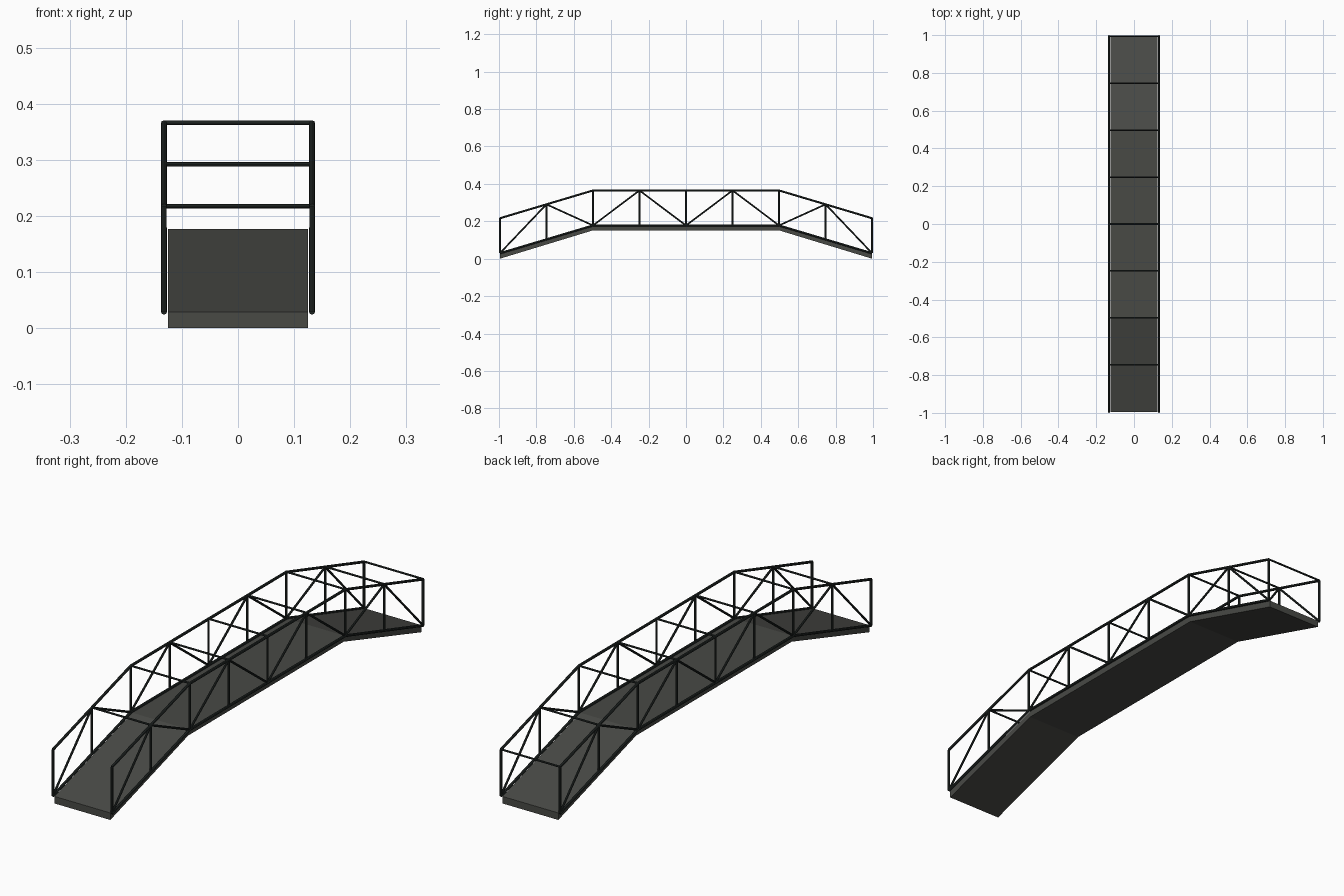
import bpy, bmesh

if "Cube" in bpy.data.objects:
    bpy.data.objects.remove(bpy.data.objects["Cube"])

END, KNEE, RISE = 0.995, 0.4975, 0.1485
RAIL_X, DECK_X = 0.132, 0.125
BOT_Z, TOP_Z = 0.0293, 0.2173
stations = [END * i / 4 for i in range(-4, 5)]


def arch(y):
    """Height of the walkway line above its ends."""
    return RISE * min(1.0, (END - abs(y)) / (END - KNEE))


def material(name, rgb):
    m = bpy.data.materials.new(name)
    m.diffuse_color = (*rgb, 1)
    m.use_nodes = True
    m.node_tree.nodes["Principled BSDF"].inputs["Base Color"].default_value = m.diffuse_color
    return m


deck_mat = material("deck_grey", (0.065, 0.067, 0.06))
steel_mat = material("dark_steel", (0.018, 0.024, 0.022))


def bars(name, paths, radius):
    """Eight-sided bars along straight paths, as one mesh."""
    cu = bpy.data.curves.new(name, 'CURVE')
    cu.dimensions = '3D'
    cu.bevel_depth = radius
    cu.bevel_resolution = 2
    cu.use_fill_caps = True
    for path in paths:
        sp = cu.splines.new('POLY')
        sp.points.add(len(path) - 1)
        sp.use_smooth = False
        for p, co in zip(sp.points, path):
            p.co = (*co, 1)
    ob = bpy.data.objects.new(name, cu)
    bpy.context.collection.objects.link(ob)
    ob.data.materials.append(steel_mat)
    bpy.ops.object.select_all(action='DESELECT')
    ob.select_set(True)
    bpy.context.view_layer.objects.active = ob
    bpy.ops.object.convert(target='MESH')


# Deck: arched side profile extruded across the width
ys = [-END, -KNEE, KNEE, END]
bm = bmesh.new()
rows = []
for y in ys:
    top, bottom = 0.0285 + arch(y), arch(y) * 1.02
    rows.append([bm.verts.new((x, y, z)) for x, z in
                 ((-DECK_X, bottom), (DECK_X, bottom), (DECK_X, top), (-DECK_X, top))])
for a, b in zip(rows, rows[1:]):
    for i in range(4):
        j = (i + 1) % 4
        bm.faces.new((a[i], a[j], b[j], b[i]))
bm.faces.new(rows[0])
bm.faces.new(rows[-1])
bmesh.ops.recalc_face_normals(bm, faces=bm.faces)
me = bpy.data.meshes.new("deck")
bm.to_mesh(me)
bm.free()
me.materials.append(deck_mat)
bpy.context.collection.objects.link(bpy.data.objects.new("deck", me))

# Side trusses
for side, x in (("left", -RAIL_X), ("right", RAIL_X)):
    def low(y):
        return (x, y, BOT_Z + arch(y))

    def high(y):
        return (x, y, TOP_Z - 0.001 + arch(y))

    bars(side + "_bottom_chord", [[low(y) for y in ys]], 0.0055)
    bars(side + "_top_chord", [[high(y) for y in ys]], 0.0055)
    bars(side + "_end_posts", [[low(y), high(y)] for y in (-END, END)], 0.005)
    bars(side + "_posts", [[low(y), high(y)] for y in stations[1:-1]], 0.0045)
    # Diagonals zigzag between the chords
    zigzag = [low(y) if i % 2 == 0 else high(y) for i, y in enumerate(stations)]
    bars(side + "_diagonals", [[a, b] for a, b in zip(zigzag, zigzag[1:])], 0.0045)

# Overhead cross beams (the front end is left open)
bars("cross_beams", [[(-RAIL_X, y, TOP_Z + arch(y)), (RAIL_X, y, TOP_Z + arch(y))]
                     for y in stations[1:]], 0.004)
